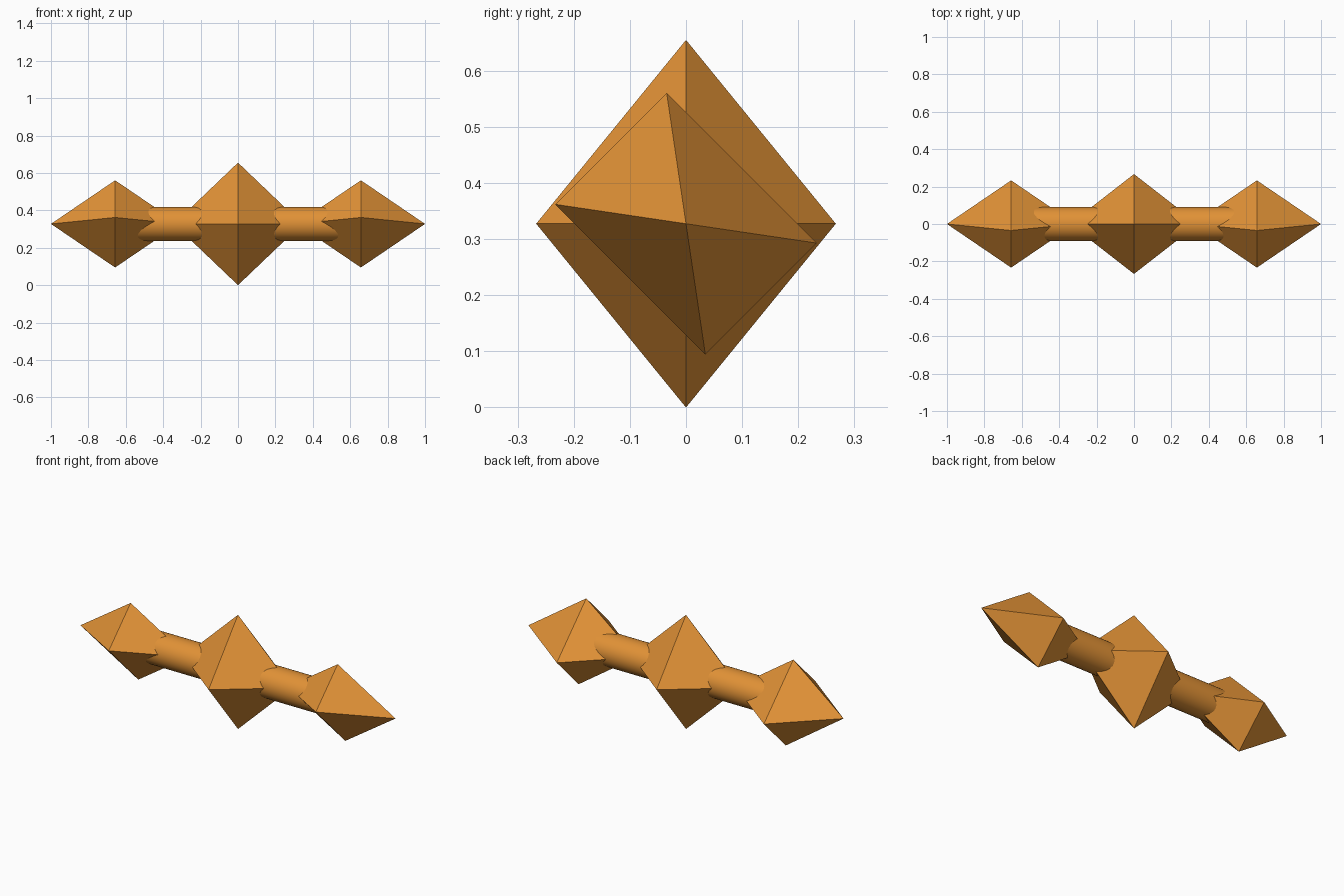
import bpy, bmesh, math
from mathutils import Matrix

if "Cube" in bpy.data.objects:
    bpy.data.objects.remove(bpy.data.objects["Cube"])

MID_Z = 0.3275   # height of the long axis
GEM_X = 0.343    # half length of every gem along x

amber = bpy.data.materials.new("amber")
amber.diffuse_color = (0.75, 0.285, 0.037, 1)
amber.use_nodes = True
amber.node_tree.nodes["Principled BSDF"].inputs["Base Color"].default_value = amber.diffuse_color


def add_object(name, bm, location):
    mesh = bpy.data.meshes.new(name)
    bmesh.ops.recalc_face_normals(bm, faces=bm.faces)
    bm.to_mesh(mesh)
    bm.free()
    mesh.materials.append(amber)
    obj = bpy.data.objects.new(name, mesh)
    obj.location = location
    bpy.context.collection.objects.link(obj)
    return obj


def gem(name, x, half_y, half_z, skew=0.0):
    """Octahedron with its tips on the x axis; skew leans its y-z diamond."""
    bm = bmesh.new()
    tips = [bm.verts.new((s * GEM_X, 0, 0)) for s in (-1, 1)]
    ring = [bm.verts.new((0, y, z)) for y, z in
            ((half_y, -skew), (-skew, half_z), (-half_y, skew), (skew, -half_z))]
    for tip in tips:
        for i in range(4):
            bm.faces.new((tip, ring[i], ring[(i + 1) % 4]))
    return add_object(name, bm, (x, 0, MID_Z))


def rod(name, x, radius, length):
    bm = bmesh.new()
    bmesh.ops.create_cone(bm, cap_ends=True, segments=32, radius1=radius,
                          radius2=radius, depth=length)
    bm.transform(Matrix.Rotation(math.pi / 2, 4, 'Y'))
    for f in bm.faces:
        f.smooth = len(f.verts) == 4
    for e in bm.edges:
        e.smooth = all(len(f.verts) == 4 for f in e.link_faces)
    return add_object(name, bm, (x, 0, MID_Z))


# Large middle gem
gem("middle_gem", 0, 0.267, 0.3275)

# End gems (skewed diamonds) and the rods joining them to the middle
for side, s in (("left", -1), ("right", 1)):
    gem(side + "_end_gem", s * 0.657, 0.233, 0.233, 0.0345)
    rod(side + "_rod", s * 0.33, 0.091, 0.60)
